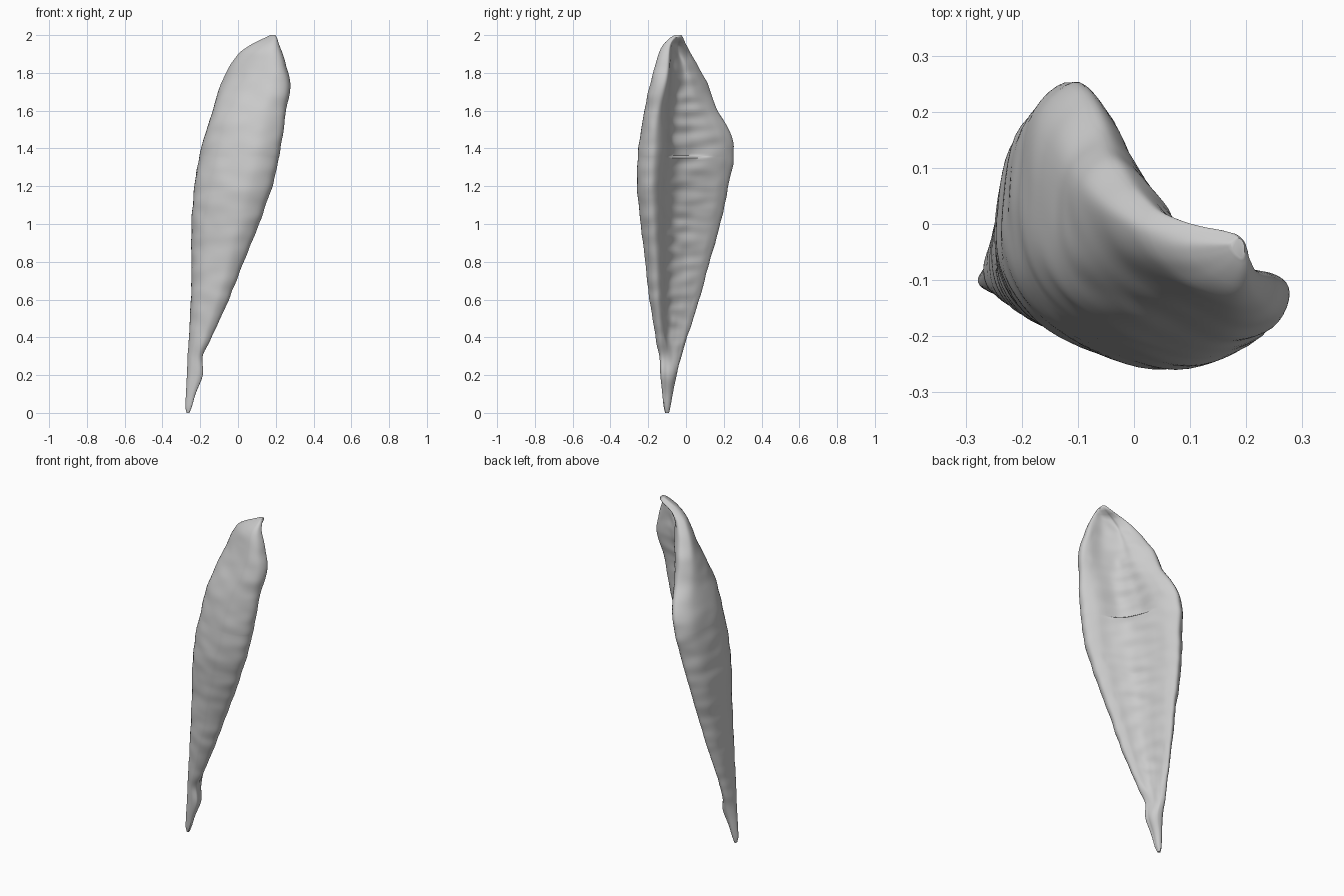
import bpy, bmesh, math
from mathutils import Vector, noise

if "Cube" in bpy.data.objects:
    bpy.data.objects.remove(bpy.data.objects["Cube"])

# Envelope of the shard: height, x range, y range, position of the rear rim across x
ENVELOPE = [
    (0, -.272, -.258, -.11, -.09, .5),
    (.03, -.278, -.245, -.118, -.083, .45),
    (.1, -.275, -.225, -.125, -.07, .4),
    (.2, -.27, -.187, -.135, -.05, .35),
    (.3, -.265, -.185, -.142, -.025, .3),
    (.4, -.26, -.14, -.16, .005, .25),
    (.6, -.25, -.05, -.193, .07, .22),
    (.8, -.245, .03, -.215, .125, .22),
    (1, -.245, .11, -.24, .18, .22),
    (1.2, -.23, .18, -.26, .225, .22),
    (1.4, -.195, .225, -.252, .255, .2),
    (1.5, -.167, .24, -.238, .225, .2),
    (1.6, -.135, .255, -.22, .168, .19),
    (1.75, -.083, .277, -.188, .11, .13),
    (1.9, .005, .237, -.145, .03, .12),
    (1.95, .07, .217, -.12, 0, .18),
    (1.985, .14, .207, -.085, -.015, .4),
    (2, .172, .197, -.06, -.025, .5),
]

# Cross-section in its unit box: rear rim, convex outside, front rim, hollow inside
SECTION = [(.25, 1), (.08, .87), (0, .6), (.03, .35), (.18, .17), (.42, .06), (.7, 0),
           (.93, .06), (1, .16), (.91, .25), (.72, .33), (.57, .43), (.48, .58), (.42, .75), (.35, .92)]
# Near the crest the front left corner flattens into a diagonal and the hollow deepens
CREST_SHIFT = {2: (0, .1), 3: (.07, .14), 4: (.09, .13), 5: (.06, .07), 6: (.05, 0),
               8: (0, .1), 9: (.03, .1), 10: (-.02, .07), 11: (-.03, .07), 12: (-.07, .04)}
STEPS = 5
HOLLOW_START, HOLLOW_END = 9, 14


def spline(a, b, c, d, t):
    """Catmull-Rom interpolation between b and c."""
    return b + (c - a) * t / 2 + (2 * a - 5 * b + 4 * c - d) * t * t / 2 + (3 * b - a - 3 * c + d) * t ** 3 / 2


def smooth(low, high, value):
    t = max(0, min(1, (value - low) / (high - low)))
    return t * t * (3 - 2 * t)


def envelope_at(z):
    """Box of the shard at a height, by a cubic through the uneven heights."""
    i = max(k for k in range(len(ENVELOPE) - 1) if ENVELOPE[k][0] <= z)
    rows = [ENVELOPE[max(0, i - 1)], ENVELOPE[i], ENVELOPE[i + 1], ENVELOPE[min(len(ENVELOPE) - 1, i + 2)]]
    z0, z1, z2, z3 = (r[0] for r in rows)
    t, h = (z - z1) / (z2 - z1), z2 - z1
    result = []
    for k in range(1, 6):
        a, b, c, d = (r[k] for r in rows)
        m1 = (c - a) / (z2 - z0) * h
        m2 = (d - b) / (z3 - z1) * h
        s = t * t * (3 - 2 * t)
        result.append(b + (c - b) * s + m1 * t * (1 - t) ** 2 - m2 * t * t * (1 - t))
    return result


def ring(z):
    """One closed cross-section at height z."""
    x0, x1, y0, y1, rim = envelope_at(z)
    hollow = smooth(.15, .5, z) * (1 - smooth(1.95, 2, z))
    crest = smooth(1.5, 1.9, z)
    control = []
    for i, (u, v) in enumerate(SECTION):
        u += (rim - .25) * max(0, (v - .6) / .4)
        du, dv = CREST_SHIFT.get(i, (0, 0))
        point = Vector((u + du * crest, v + dv * crest, 0))
        if i >= HOLLOW_START:
            # Round the hollow out into an ellipse near both tips
            angle = math.radians(-15 + 18 * (i - HOLLOW_START))
            ellipse = Vector((.5 + .5 * math.cos(angle), .5 + .5 * math.sin(angle), 0))
            point = ellipse.lerp(point, hollow)
        control.append(point)
    points = []
    n = len(control)
    for i in range(n):
        quad = [control[(i + k) % n] for k in (-1, 0, 1, 2)]
        for step in range(STEPS):
            t = step / STEPS
            p = spline(*quad, t)
            co = Vector((x0 + (x1 - x0) * p.x, y0 + (y1 - y0) * p.y, z))
            # Weathered surface, with cross ribs and a shallow pocket in the hollow
            amount = .005 * noise.noise(Vector((co.x * 9, co.y * 9, z * 14)))
            outward = Vector((p.x - .4, p.y - .4, 0))
            across = (i + t - HOLLOW_START) / (HOLLOW_END - HOLLOW_START)
            if 0 < across < 1:
                outward = Vector((1, .8, 0))
                mask = math.sin(math.pi * across)
                amount += hollow * mask * .01 * noise.noise(Vector((across * 2, 2, z * 20)))
                pocket = smooth(1.35, 1.362, z) * (1 - smooth(1.4, 1.75, z))
                amount -= .026 * pocket * smooth(.1, .35, across) * (1 - smooth(.6, .85, across))
                amount -= .014 * math.exp(-((z - 1.68) / .035) ** 2 - ((across - .45) / .12) ** 2)
            taper = smooth(0, .3, z) * (1 - smooth(1.93, 2, z))
            points.append(co + outward.normalized() * amount * taper)
    return points


# Shard: loft the rings, packed closely at the pocket ledge and at both tips
heights = [k / 80 for k in range(161)] + [1.353, 1.356, 1.359, .006, 1.994, 1.997]
bm = bmesh.new()
loops = [[bm.verts.new(co) for co in ring(z)] for z in sorted(set(heights))]
for lower, upper in zip(loops, loops[1:]):
    for j in range(len(lower)):
        k = (j + 1) % len(lower)
        bm.faces.new((lower[j], lower[k], upper[k], upper[j]))
bm.faces.new(loops[0][::-1])
bm.faces.new(loops[-1])
bmesh.ops.recalc_face_normals(bm, faces=bm.faces)

mesh = bpy.data.meshes.new("hollow_shard")
bm.to_mesh(mesh)
bm.free()
shard = bpy.data.objects.new("hollow_shard", mesh)
bpy.context.collection.objects.link(shard)

# Plain grey material
grey = bpy.data.materials.new("light_grey")
grey.use_nodes = True
grey.diffuse_color = (.6, .6, .6, 1)
grey.node_tree.nodes["Principled BSDF"].inputs["Base Color"].default_value = (.6, .6, .6, 1)
mesh.materials.append(grey)

bpy.context.view_layer.objects.active = shard
shard.select_set(True)
bpy.ops.object.shade_smooth_by_angle(angle=math.radians(50))
